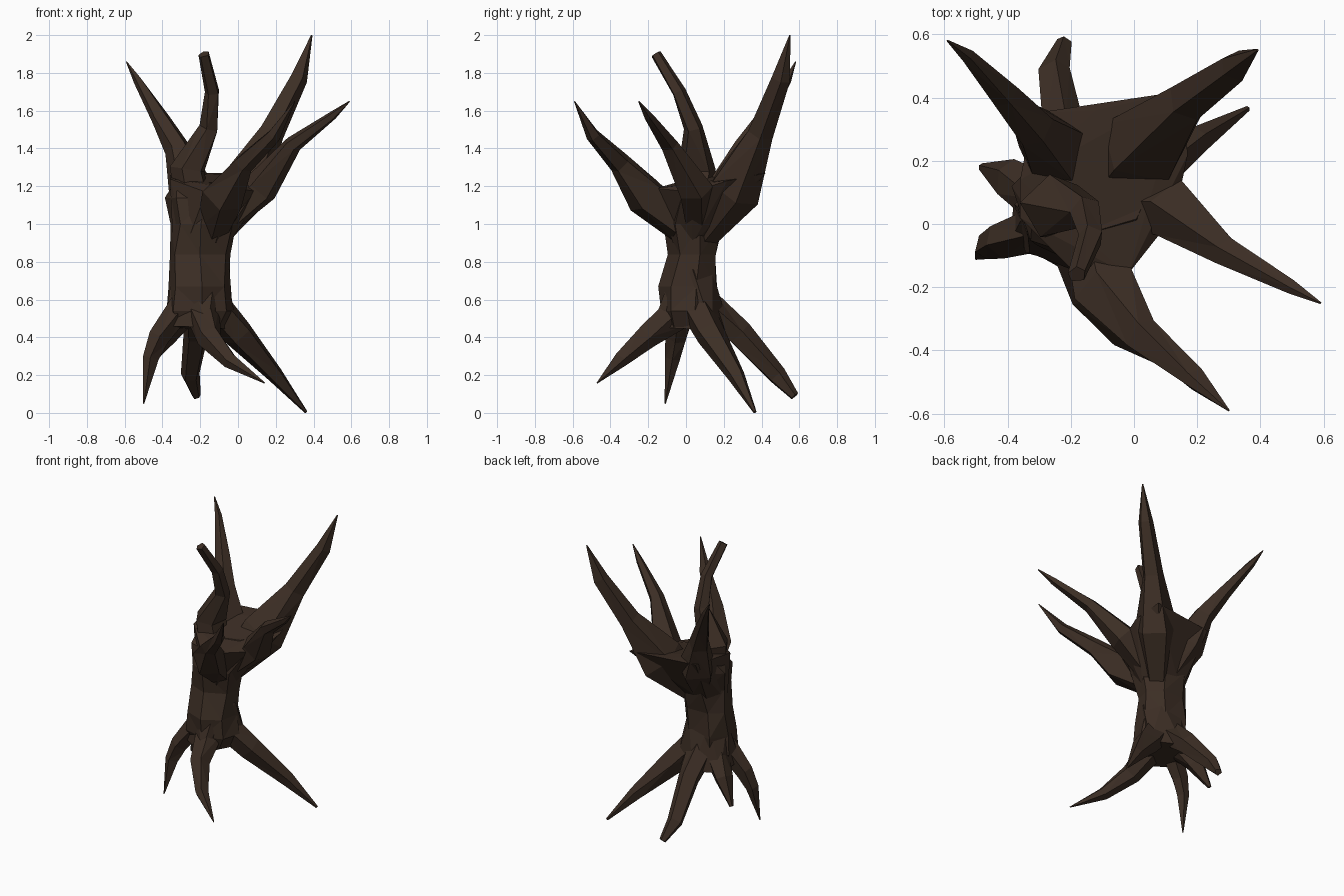
import bpy, bmesh, math, random
from mathutils import Vector

if "Cube" in bpy.data.objects:
    bpy.data.objects.remove(bpy.data.objects["Cube"])

random.seed(4)
bark = bpy.data.materials.new("dark_bark")
bark.diffuse_color = (0.045, 0.027, 0.018, 1)
bark.use_nodes = True
bark.node_tree.nodes["Principled BSDF"].inputs["Base Color"].default_value = bark.diffuse_color


def make_object(name, bm):
    """Turn a bmesh into a closed, triangulated bark object."""
    bmesh.ops.triangulate(bm, faces=bm.faces[:])
    bmesh.ops.recalc_face_normals(bm, faces=bm.faces[:])
    me = bpy.data.meshes.new(name)
    bm.to_mesh(me)
    bm.free()
    me.materials.append(bark)
    ob = bpy.data.objects.new(name, me)
    bpy.context.collection.objects.link(ob)
    return ob


def limb(name, path, sides=5, flat=False):
    """Loft a faceted limb through (x, y, z, radius across[, radius along])."""
    pts = [Vector(p[:3]) for p in path]
    run = pts[-1] - pts[0]
    across = Vector((1, 0, 0)) if flat else Vector((-run.y, run.x, 0)).normalized()
    bm = bmesh.new()
    rings = []
    for i, p in enumerate(pts):
        t = pts[min(i + 1, len(pts) - 1)] - pts[max(i - 1, 0)]
        t = Vector((0, 0, 1)) if flat else t.normalized()
        u = (across - t * across.dot(t)).normalized()
        v = t.cross(u)
        ra, rb = path[i][3], path[i][-1]
        ring = []
        for k in range(sides):
            a = 2 * math.pi * (k + 0.25 + random.uniform(-.12, .12)) / sides
            s = random.uniform(1.0, 1.14)
            ring.append(bm.verts.new(p + s * (u * ra * math.cos(a) + v * rb * math.sin(a))))
        rings.append(ring)
    for r0, r1 in zip(rings, rings[1:]):
        for k in range(sides):
            j = (k + 1) % sides
            bm.faces.new((r0[k], r0[j], r1[j], r1[k]))
    bm.faces.new(rings[0][::-1])
    bm.faces.new(rings[-1])
    return make_object(name, bm)


def web(name, corners, z, rx, ry):
    """Hull from a ring on the trunk out to the corners between limbs."""
    bm = bmesh.new()
    for k in range(6):
        a = math.pi * k / 3
        bm.verts.new((-.195 + rx * math.cos(a), .035 + ry * math.sin(a), z))
    for c in corners:
        bm.verts.new(c)
    res = bmesh.ops.convex_hull(bm, input=bm.verts[:])
    inner = [g for g in res["geom_interior"] if isinstance(g, bmesh.types.BMVert)]
    bmesh.ops.delete(bm, geom=inner, context='VERTS')
    return make_object(name, bm)


# Trunk: pinched in the middle, flaring into roots and crown
trunk = limb("dead_tree", [
    (-.20, .02, .455, .13, .12), (-.205, .02, .54, .165, .15), (-.205, .02, .67, .16, .15),
    (-.20, .04, .84, .155, .13), (-.18, .04, 1.0, .17, .155), (-.14, .09, 1.14, .22, .19),
    (-.14, .13, 1.22, .20, .16)], sides=7, flat=True)

# Webs of wood that blend the branches and roots into the trunk
webs = [
    web("crown_web", [(-.32, .35, 1.27), (-.12, .36, 1.27), (.15, .42, 1.27), (.17, .22, 1.23),
                      (.13, .03, 1.17), (-.02, -.16, 1.19), (-.17, -.17, 1.17),
                      (-.36, .02, 1.24), (-.36, .14, 1.26)], .90, .15, .12),
    web("root_web", [(-.39, -.05, .46), (-.375, .15, .45), (-.21, .23, .44),
                     (-.02, .14, .44), (-.16, -.18, .455)], .76, .15, .12),
]

# Branches: thin at the buried end, swelling where they leave the crown
branches = {
    "back_left_branch": [(-.19, .09, .96, .07), (-.25, .23, 1.19, .115), (-.32, .31, 1.40, .066),
                         (-.41, .41, 1.56, .045), (-.53, .535, 1.76, .022), (-.59, .58, 1.86, .003)],
    "upright_branch": [(-.22, .04, 1.05, .09), (-.26, .06, 1.29, .095), (-.15, .04, 1.51, .05),
                       (-.135, -.04, 1.70, .038), (-.18, -.16, 1.90, .028)],
    "back_right_branch": [(-.14, .07, .93, .08), (.03, .25, 1.19, .14), (.175, .39, 1.48, .066),
                          (.32, .50, 1.77, .048), (.39, .55, 2.0, .004)],
    "right_branch": [(-.08, .06, 1.0, .07), (.12, .05, 1.19, .095), (.29, -.09, 1.42, .045),
                     (.50, -.20, 1.575, .022), (.59, -.25, 1.65, .003)],
    "front_branch": [(-.14, .02, .96, .08), (-.08, -.21, 1.15, .105), (.03, -.35, 1.32, .055),
                     (.19, -.49, 1.47, .035), (.30, -.59, 1.65, .003)],
}
# Roots
roots = {
    "left_root": [(-.26, 0, .62, .07), (-.42, -.05, .40, .055),
                  (-.465, -.07, .29, .04), (-.50, -.11, .05, .003)],
    "right_root": [(-.14, .05, .58, .085), (.0, .13, .42, .08),
                   (.20, .265, .20, .042), (.36, .365, .006, .008)],
    "back_root": [(-.20, .08, .59, .09), (-.22, .28, .42, .07),
                  (-.25, .48, .20, .048), (-.22, .575, .09, .022)],
    "front_root": [(-.19, -.02, .55, .09), (-.15, -.21, .40, .062),
                   (-.04, -.35, .275, .04), (.14, -.47, .16, .003)],
    "back_left_root": [(-.25, .06, .58, .085), (-.39, .14, .41, .06), (-.48, .18, .25, .012)],
}

# Weld everything into one closed bark surface
limbs = webs + [limb(n, p) for n, p in {**branches, **roots}.items()]
for ob in limbs:
    mod = trunk.modifiers.new(ob.name, 'BOOLEAN')
    mod.operation, mod.solver, mod.object = 'UNION', 'EXACT', ob
dg = bpy.context.evaluated_depsgraph_get()
welded = bpy.data.meshes.new_from_object(trunk.evaluated_get(dg))
trunk.modifiers.clear()
trunk.data = welded
for ob in limbs:
    bpy.data.objects.remove(ob)

# Rest the lowest root tip on the ground
low = min(v.co.z for v in welded.vertices)
for v in welded.vertices:
    v.co.z -= low
